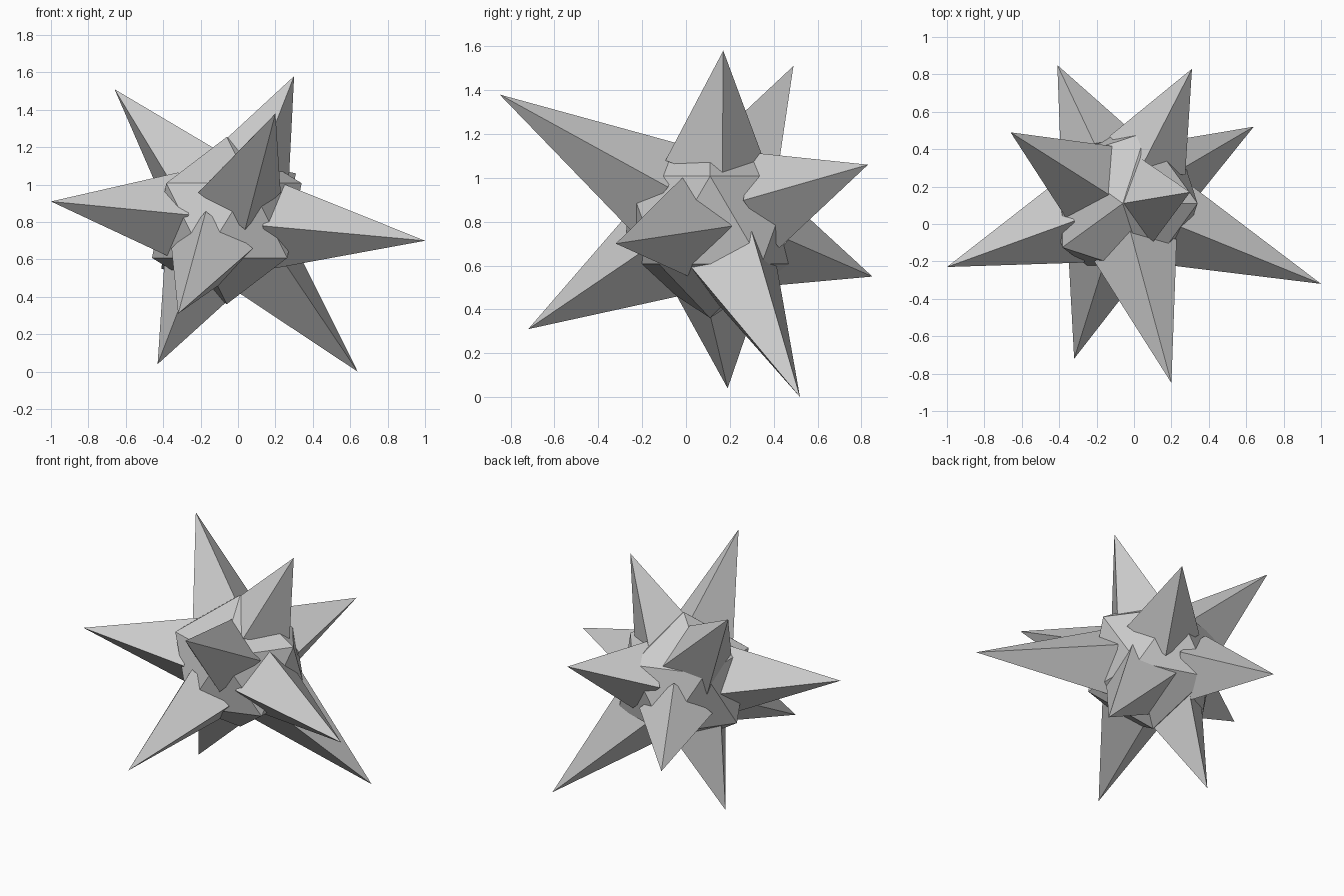
import bpy
from mathutils import Vector

if "Cube" in bpy.data.objects:
    bpy.data.objects.remove(bpy.data.objects["Cube"])

CENTRE = Vector((-0.06, 0.11, 0.808))
BASE_DIST = 0.30      # distance of each spike base from the core centre
BASE_RADIUS = 0.228

grey = bpy.data.materials.new("light_grey")
grey.diffuse_color = (0.6, 0.6, 0.6, 1)
grey.use_nodes = True
grey.node_tree.nodes["Principled BSDF"].inputs["Base Color"].default_value = grey.diffuse_color

# Spike tips
TIPS = [
    (-0.66, 0.49, 1.51), (0.30, 0.17, 1.58), (-1.00, -0.23, 0.91),
    (1.00, -0.32, 0.70), (0.64, 0.52, 0.00), (-0.43, 0.19, 0.04),
    (0.20, -0.85, 1.38), (-0.32, -0.72, 0.31), (-0.41, 0.85, 0.55),
    (0.31, 0.83, 1.06),
]


def finish(name):
    obj = bpy.context.object
    obj.name = name
    obj.data.materials.append(grey)


# Faceted core
bpy.ops.mesh.primitive_ico_sphere_add(subdivisions=1, radius=0.447, location=CENTRE)
finish("core")

# Four-sided spikes pointing out from the core centre
for i, tip in enumerate(TIPS, 1):
    tip = Vector(tip)
    direction = (tip - CENTRE).normalized()
    base = CENTRE + direction * BASE_DIST
    bpy.ops.mesh.primitive_cone_add(
        vertices=4, radius1=BASE_RADIUS, radius2=0, depth=(tip - base).length,
        location=(base + tip) / 2,
        rotation=direction.to_track_quat('Z', 'Y').to_euler())
    finish(f"spike_{i}")
